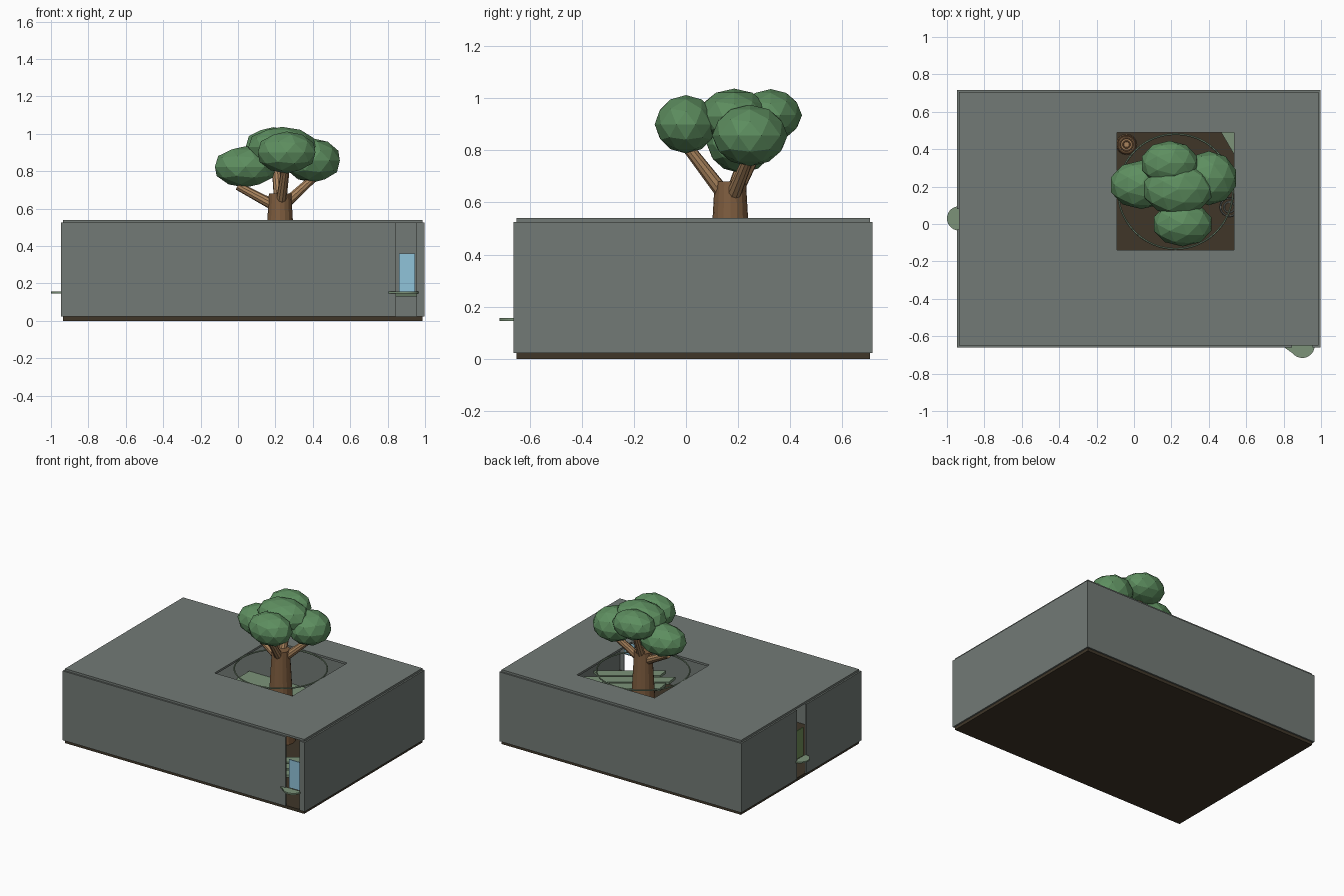
import bpy, bmesh, math
from mathutils import Vector

old = bpy.data.objects.get("Cube")
if old:
    bpy.data.objects.remove(old, do_unlink=True)


def material(name, r, g, b):
    m = bpy.data.materials.new(name)
    m.use_nodes = True
    m.diffuse_color = (r, g, b, 1)
    m.node_tree.nodes["Principled BSDF"].inputs["Base Color"].default_value = (r, g, b, 1)
    return m


STONE = material("grey_panel", .17, .195, .18)
SOIL = material("dark_soil", .05, .037, .022)
BARK = material("bark", .21, .11, .05)
WOOD = material("light_wood", .4, .23, .11)
LEAF = material("foliage", .11, .27, .115)
SAGE = material("sage_shelf", .2, .29, .19)
SKY = material("blue_panel", .28, .55, .7)
MOSS = material("moss_panel", .16, .27, .1)


def make(name, bm, mat):
    me = bpy.data.meshes.new(name)
    bmesh.ops.recalc_face_normals(bm, faces=bm.faces)
    bm.to_mesh(me)
    bm.free()
    me.materials.append(mat)
    ob = bpy.data.objects.new(name, me)
    bpy.context.collection.objects.link(ob)
    return ob


def box(name, x, y, z, mat):
    bm = bmesh.new()
    bmesh.ops.create_cube(bm, size=1)
    for v in bm.verts:
        v.co = [lo + (c + .5) * (hi - lo) for c, (lo, hi) in zip(v.co, (x, y, z))]
    return make(name, bm, mat)


def rod(name, a, b, r1, r2, mat, sides=12):
    a, b = Vector(a), Vector(b)
    bm = bmesh.new()
    bmesh.ops.create_cone(bm, cap_ends=True, segments=sides, radius1=r1, radius2=r2,
                          depth=(b - a).length)
    turn = (b - a).to_track_quat('Z', 'Y')
    for v in bm.verts:
        v.co = turn @ v.co + (a + b) / 2
    return make(name, bm, mat)


def slab(name, outline, z0, z1, mat):
    bm = bmesh.new()
    face = bm.faces.new([bm.verts.new((x, y, z0)) for x, y in outline])
    new = bmesh.ops.extrude_face_region(bm, geom=[face])["geom"]
    for v in new:
        if isinstance(v, bmesh.types.BMVert):
            v.co.z = z1
    return make(name, bm, mat)


def ring(name, centre, radius, thick, mat):
    bpy.ops.mesh.primitive_torus_add(location=centre, major_radius=radius, minor_radius=thick,
                                     major_segments=48, minor_segments=6)
    ob = bpy.context.object
    ob.name = name
    ob.data.materials.append(mat)


def arc(cx, cy, r, start, end, steps=14):
    angles = [math.radians(start + (end - start) * i / steps) for i in range(steps + 1)]
    return [(cx + r * math.cos(t), cy + r * math.sin(t)) for t in angles]


# Shell: floor, walls with two tall slots, and a roof around a square opening
X0, X1, Y0, Y1 = -.935, .987, -.65, .705
T = .011
LOW, HIGH, TOP = .022, .525, .54
WALL = (LOW, HIGH)
box("floor", (X0, X1), (Y0, Y1), (0, LOW), SOIL)
box("back_wall", (X0, X1), (Y1, Y1 + T), WALL, STONE)
box("left_wall", (X1, X1 + T), (Y0 - T, Y1 + T), WALL, STONE)
for i, span in enumerate([(X0, .845), (.955, X1)]):
    box(f"front_wall_{i}", span, (Y0 - T, Y0), WALL, STONE)
for i, span in enumerate([(Y0 - T, -.03), (.08, Y1 + T)]):
    box(f"right_wall_{i}", (X0 - T, X0), span, WALL, STONE)
HX, HY = (-.09, .535), (-.14, .488)
roof = [((X0, HX[0]), (Y0, Y1)), ((HX[1], X1), (Y0, Y1)), (HX, (Y0, HY[0])), (HX, (HY[1], Y1))]
for i, (x, y) in enumerate(roof):
    box(f"roof_{i}", x, y, (HIGH, TOP), STONE)
ring("opening_ring", (.222, .174, TOP - .006), .307, .005, SAGE)

# Entrance panels and landing ledges in the slots
box("front_panel", (.86, .945), (-.645, -.638), (.155, .36), SKY)
box("right_panel", (-.932, -.925), (-.018, .068), (.155, .36), MOSS)
slab("front_ledge", [(.79, -.65)] + arc(.9, -.65, .066, 220, 360), .145, .156, SAGE)
slab("right_ledge", arc(X0, .03, .065, 90, 270), .146, .156, SAGE)

# Inner shelves
slab("back_shelf", [(-.4, .7), (-.4, .5), (.46, .5), (.56, .33), (.9, .33), (.9, .7)],
     .13, .15, SAGE)
along, across = Vector((.82, .57)), Vector((-.57, .82))
for i in range(3):
    mid = Vector((.69, -.34)) + across * (i - 1) * .1
    half = .3 if i == 1 else .24
    corners = [(-half, -.04), (half, -.04), (half - .04, .04), (-half + .04, .04)]
    slab(f"corner_plank_{i}", [mid + along * u + across * v for u, v in corners],
         .13, .15, SAGE)

# Small floor pieces
rod("stump", (-.04, .425, LOW), (-.04, .425, .09), .055, .05, WOOD, 16)
for r in (.018, .034, .047):
    ring("stump_growth_ring", (-.04, .425, .09), r, .004, BARK)
rod("dish", (.51, .09, LOW), (.51, .09, .04), .04, .05, SOIL, 20)
for r in (.028, .048):
    ring("dish_rim", (.51, .09, .04), r, .004, STONE)

# Tree: trunk, branches and faceted crown
rod("trunk", (.225, .17, LOW), (.225, .17, .68), .098, .06, BARK, 16)
tips = {"right": (.0, .205, .72), "left": (.4, .235, .76),
        "front": (.255, .0, .82), "back": (.2, .3, .86)}
for side, tip in tips.items():
    rod(f"{side}_branch", (.225, .17, .6), tip, .03, .022, WOOD, 10)
crown = {"right": ((.04, .21, .823), (.172, .13, .11)),
         "left": ((.4, .245, .857), (.152, .145, .118)),
         "front": ((.26, .0, .9), (.162, .12, .112)),
         "back": ((.19, .325, .935), (.155, .12, .1)),
         "top": ((.235, .185, .93), (.188, .14, .107))}
for side, (centre, size) in crown.items():
    bpy.ops.mesh.primitive_ico_sphere_add(subdivisions=2, radius=1, location=centre)
    ob = bpy.context.object
    ob.name = f"{side}_foliage"
    ob.scale = size
    ob.data.materials.append(LEAF)
